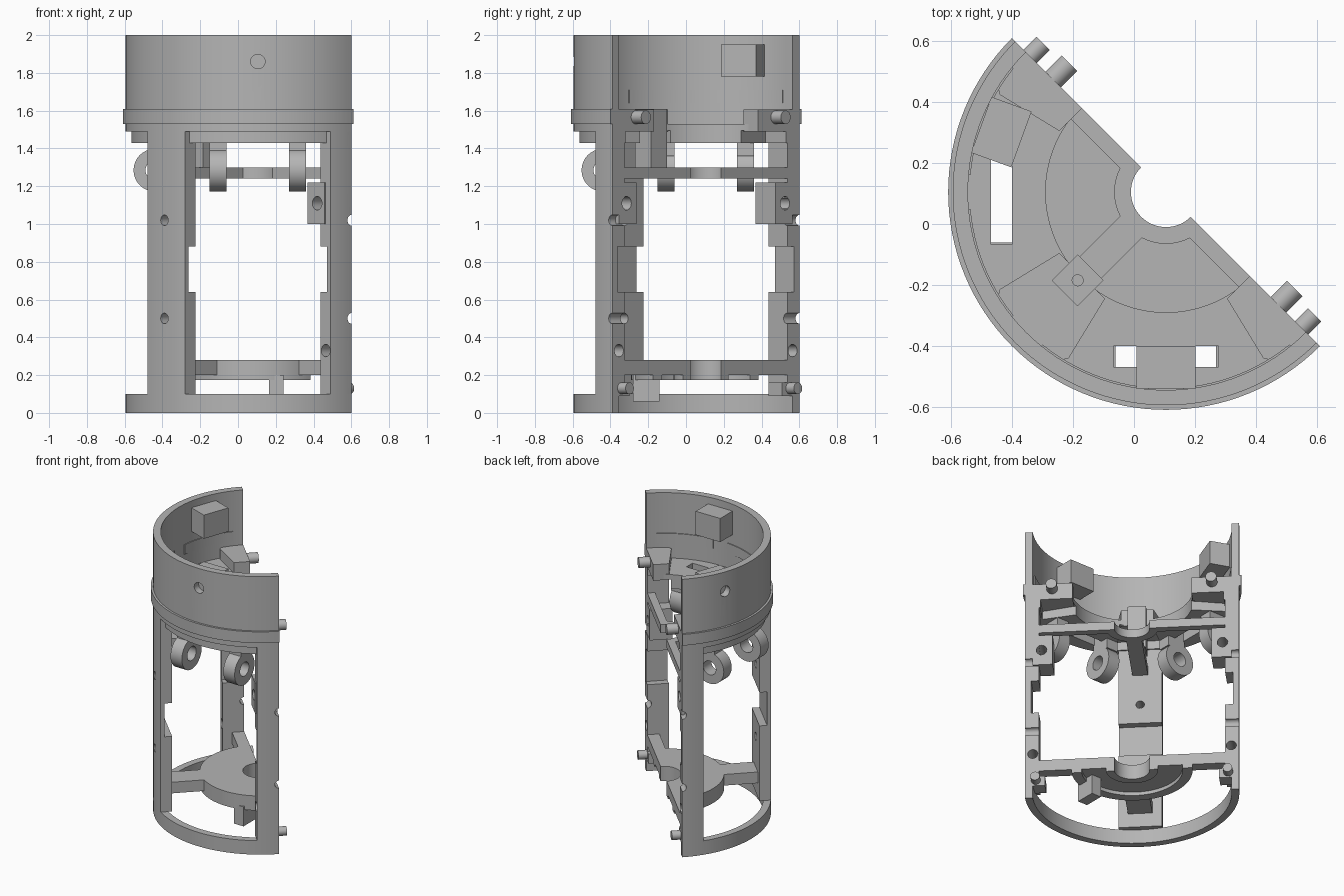
import bpy, bmesh
from math import radians, cos, sin, asin, degrees
from mathutils import Matrix, Vector

cube = bpy.data.objects.get("Cube")
if cube:
    bpy.data.objects.remove(cube, do_unlink=True)

grey = bpy.data.materials.new("plain_grey")
grey.use_nodes = True
colour = (0.46, 0.46, 0.46, 1)
grey.diffuse_color = colour
grey.node_tree.nodes["Principled BSDF"].inputs["Base Color"].default_value = colour

AXIS = Matrix.Translation((0.105, 0.105, 0))
START, MID, END = 135, 225, 315
R_OUT, R_IN = 0.70, 0.65
POST_HALF = 0.142


def frame(angle):
    """Local x points outward from the cylinder axis at this angle."""
    return AXIS @ Matrix.Rotation(radians(angle), 4, 'Z')


def finish(name, bm, matrix):
    bmesh.ops.transform(bm, matrix=matrix, verts=bm.verts)
    bmesh.ops.recalc_face_normals(bm, faces=bm.faces)
    mesh = bpy.data.meshes.new(name)
    bm.to_mesh(mesh)
    bm.free()
    ob = bpy.data.objects.new(name, mesh)
    bpy.context.collection.objects.link(ob)
    mesh.materials.append(grey)
    return ob


def prism(name, points, z0, z1, matrix=AXIS):
    bm = bmesh.new()
    face = bm.faces.new([bm.verts.new((x, y, z0)) for x, y in points])
    new = bmesh.ops.extrude_face_region(bm, geom=[face])["geom"]
    bmesh.ops.translate(bm, vec=(0, 0, z1 - z0),
                        verts=[v for v in new if isinstance(v, bmesh.types.BMVert)])
    return finish(name, bm, matrix)


def box(name, x, y, z, matrix=AXIS):
    return prism(name, [(x[0], y[0]), (x[1], y[0]), (x[1], y[1]), (x[0], y[1])], *z, matrix)


def rod(name, radius, start, end, matrix=AXIS):
    """Cylinder between two points."""
    a, b = Vector(start), Vector(end)
    turn = (b - a).to_track_quat('Z', 'Y').to_matrix().to_4x4()
    bm = bmesh.new()
    bmesh.ops.create_cone(bm, cap_ends=True, segments=32, radius1=radius,
                          radius2=radius, depth=(b - a).length)
    return finish(name, bm, matrix @ Matrix.Translation((a + b) / 2) @ turn)


def arc(r, a0, a1, n):
    return [(r * cos(radians(a0 + (a1 - a0) * i / n)),
             r * sin(radians(a0 + (a1 - a0) * i / n))) for i in range(n + 1)]


def sector(name, r0, r1, z0, z1, a0=START, a1=END, n=64):
    return prism(name, arc(r1, a0, a1, n) + arc(r0, a1, a0, n), z0, z1)


def cut(ob, *cutters):
    bpy.context.view_layer.objects.active = ob
    for c in cutters:
        mod = ob.modifiers.new("cut", 'BOOLEAN')
        mod.operation, mod.solver, mod.object = 'DIFFERENCE', 'EXACT', c
        bpy.ops.object.modifier_apply(modifier=mod.name)
        bpy.data.objects.remove(c, do_unlink=True)


# Places along the half shell: angle, name, and the side range kept by the cut
SPOKES = [(START, "right", 0, 1), (MID, "middle", -1, 1), (END, "left", -1, 0)]
WINDOWS = [(180, "right"), (270, "front")]

# Outer shell
upper_wall = sector("upper_wall", R_IN, R_OUT, 1.49, 2.0)
cut(upper_wall, *[rod("cutter", 0.038, (0.6, 0, 1.86), (0.75, 0, 1.86), frame(a))
                  for a in (160, 270)])
sector("flange", 0.69, 0.715, 1.53, 1.61)
sector("base_ring", R_IN, R_OUT, 0, 0.1)

# Posts, with notches, radial holes and dowel holes
for angle, side, lo, hi in SPOKES:
    f = frame(angle)
    t0, t1 = lo * POST_HALF, hi * POST_HALF
    a0, a1 = degrees(asin(t0 / R_OUT)), degrees(asin(t1 / R_OUT))
    post = prism(side + "_post", [(0.61, t1), (0.61, t0)] + arc(R_OUT, a0, a1, 8),
                 0.1, 1.49, f)
    cut(post, box("cutter", (0.5, 0.66), (-0.2, 0.2), (0.64, 0.88), f))
    cut(post, *[rod("cutter", 0.028, (0.5, 0, z), (0.8, 0, z), f) for z in (0.5, 1.02)])
    if angle != MID:
        s = 1 if angle == END else -1
        mid = frame(MID)
        cut(post, *[rod("cutter", 0.033, (-0.1, s * r, z), (0.3, s * r, z), mid)
                    for r, z in ((0.594, 1.11), (0.65, 0.33))])
        # Screw boss and locating pins on the split face
        boss = box(side + "_screw_boss", (0.0, 0.15), sorted((s * 0.52, s * 0.65)),
                   (1.0, 1.22), mid)
        cut(boss, rod("cutter", 0.036, (-0.1, s * 0.594, 1.11), (0.3, s * 0.594, 1.11), mid))
        rod(side + "_upper_pin", 0.036, (-0.075, s * 0.523, 1.565), (0.05, s * 0.523, 1.565), mid)
        rod(side + "_lower_pin", 0.031, (-0.06, s * 0.63, 0.13), (0.05, s * 0.63, 0.13), mid)
        box(side + "_pin_boss", (0, 0.1), sorted((s * 0.57, s * 0.65)), (0.09, 0.16), mid)

    # Spokes of both spiders, and the bridge above the deck
    box(side + "_upper_spoke", (0.15, 0.62), (lo * 0.051, hi * 0.051), (1.24, 1.30), f)
    box(side + "_lower_spoke", (0.38, 0.62), (lo * 0.08, hi * 0.08), (0.2, 0.28), f)
    prism(side + "_bridge", [(0.389, lo * 0.106), (0.612, lo * 0.16), (0.66, lo * 0.13),
                             (0.66, hi * 0.13), (0.612, hi * 0.16), (0.389, hi * 0.106)],
          1.49, 1.605, f)

# Deck: slots over the windows, clearance under the bridges
deck = sector("deck", 0.395, 0.67, 1.43, 1.53)
cut(deck, *[box("cutter", (0.505, 0.575), (-0.172, 0.172), (1.3, 1.7), frame(a))
            for a, _ in WINDOWS])
cut(deck, *[prism("cutter", [(0.3, -0.1), (0.6, -0.155), (0.6, 0.155), (0.3, 0.1)],
                  1.3, 1.495, frame(a)) for a, *_ in SPOKES])

# Spider hubs and lower disc
sector("upper_hub", 0.115, 0.17, 1.24, 1.30)
sector("lower_disc", 0.115, 0.395, 0.2, 0.28)
sector("lower_disc_rim", 0.33, 0.395, 0.175, 0.2)
sector("lower_hub_rim", 0.115, 0.17, 0.175, 0.2)
box("lower_block", (0.06, 0.135), (-0.385, -0.245), (0.06, 0.2))

# Upright block on the middle spoke
stand = box("spoke_block", (0.35, 0.47), (-0.06, 0.06), (1.30, 1.61), frame(MID))
cut(stand, rod("cutter", 0.018, (0.41, 0, 1.5), (0.41, 0, 1.7), frame(MID)))

# Hinge lugs
for angle, side in WINDOWS:
    f = frame(angle)
    for i, t in enumerate((-0.21, 0.21), 1):
        lug = rod(f"{side}_lug_{i}", 0.113, (0.545, t - 0.045, 1.285), (0.545, t + 0.045, 1.285), f)
        cut(lug, rod("cutter", 0.05, (0.545, t - 0.1, 1.285), (0.545, t + 0.1, 1.285), f))
        box(f"{side}_lug_neck_{i}", (0.45, 0.585), (t - 0.045, t + 0.045), (1.36, 1.49), f)
    # Strips on the inner wall either side of the window centre
    for i, (a, b) in enumerate(((-39, -5), (5, 39)), 1):
        sector(f"{side}_wall_strip_{i}", 0.644, 0.652, 1.64, 1.71, angle + a, angle + b, 12)

# Inner wall blocks behind the shell holes
for angle, name in ((160, "right_wall_block"), (270, "front_wall_block")):
    box(name, (0.505, 0.645), (-0.0975, 0.0975), (1.78, 1.95), frame(angle))

# Smooth curved faces, keep edges sharp
for ob in bpy.context.view_layer.objects:
    ob.select_set(ob.type == 'MESH' and grey.name in ob.data.materials)
    if ob.select_get():
        bpy.context.view_layer.objects.active = ob
bpy.ops.object.shade_smooth_by_angle(angle=radians(30))
